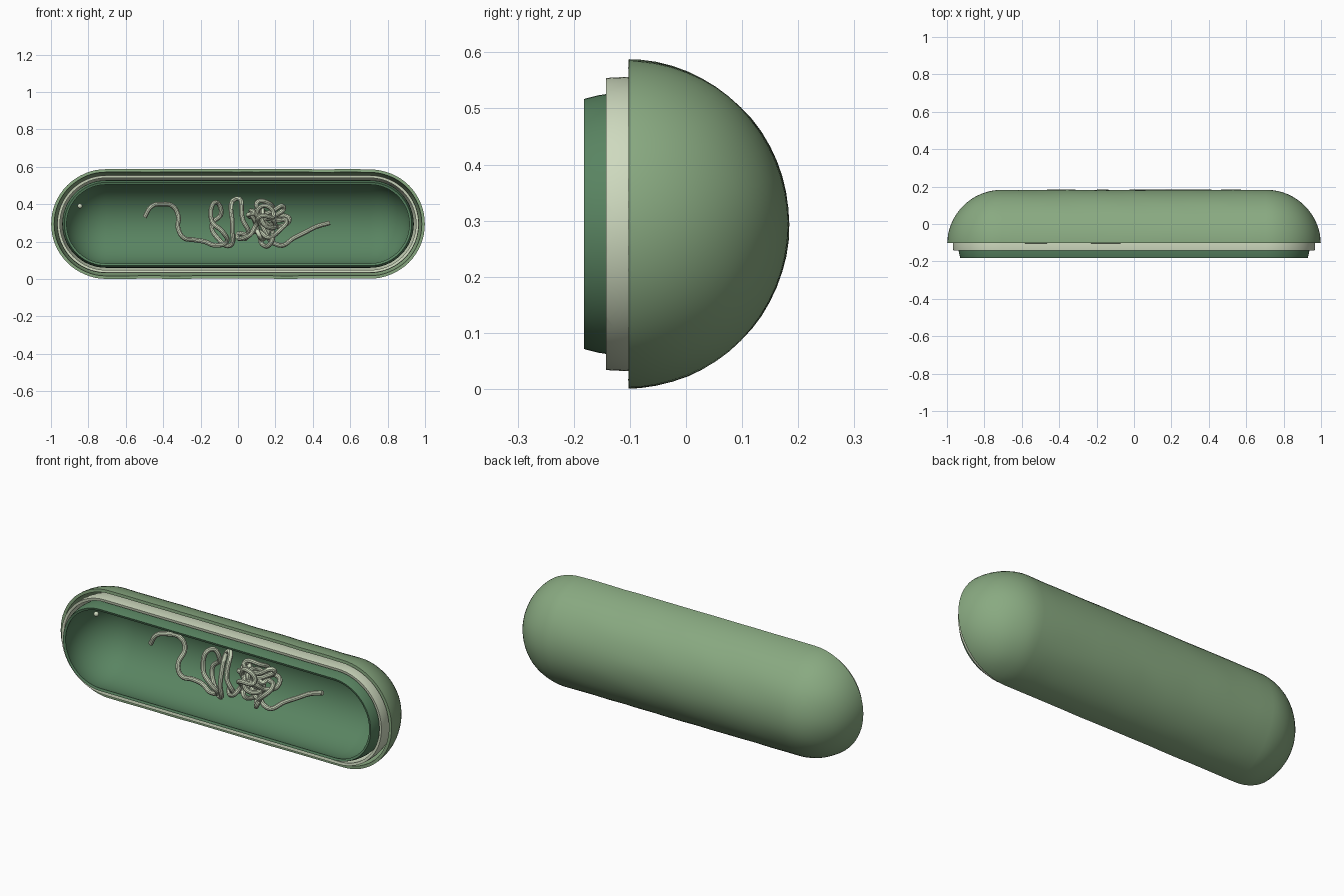
import bpy, bmesh, math, random
from mathutils import Vector, noise

if "Cube" in bpy.data.objects:
    bpy.data.objects.remove(bpy.data.objects["Cube"])

random.seed(11)
AXIS_Y, AXIS_Z, HALF = -0.11, 0.294, 0.706


def material(name, rgb):
    m = bpy.data.materials.new(name)
    m.diffuse_color = (*rgb, 1)
    m.use_nodes = True
    m.node_tree.nodes["Principled BSDF"].inputs["Base Color"].default_value = m.diffuse_color
    return m


def activate(obj):
    bpy.ops.object.select_all(action='DESELECT')
    obj.select_set(True)
    bpy.context.view_layer.objects.active = obj


def finish(obj, mat):
    obj.data.materials.append(mat)
    activate(obj)
    bpy.ops.object.shade_smooth_by_angle(angle=math.radians(35))


def capsule_profile(r, arc=16, straight=16):
    pts = []
    for i in range(arc):
        a = math.pi / 2 * i / arc
        pts.append((-HALF - r * math.cos(a), r * math.sin(a)))
    for i in range(straight + 1):
        pts.append((-HALF + 2 * HALF * i / straight, r))
    return pts + [(-x, z) for x, z in reversed(pts[:arc])]


def shell(name, r, thick, cut_y, mat, wobble=0.0):
    """Hollow capsule lying along x, cut open at y = cut_y."""
    bm = bmesh.new()
    vs = [bm.verts.new((x, 0, z)) for x, z in capsule_profile(r)]
    es = [bm.edges.new(p) for p in zip(vs, vs[1:])]
    bmesh.ops.spin(bm, geom=vs + es, cent=(0, 0, 0), axis=(1, 0, 0),
                   angle=math.tau, steps=64, use_duplicate=False)
    bmesh.ops.remove_doubles(bm, verts=bm.verts[:], dist=1e-5)
    # gentle organic unevenness
    for v in bm.verts:
        k = 1 + wobble * noise.noise(v.co * 9)
        v.co.y *= k
        v.co.z *= k
    bmesh.ops.recalc_face_normals(bm, faces=bm.faces[:])
    bmesh.ops.translate(bm, verts=bm.verts[:], vec=(0, AXIS_Y, AXIS_Z))
    bmesh.ops.bisect_plane(bm, geom=bm.verts[:] + bm.edges[:] + bm.faces[:], dist=1e-6,
                           plane_co=(0, cut_y, 0), plane_no=(0, -1, 0), clear_outer=True)
    me = bpy.data.meshes.new(name)
    bm.to_mesh(me)
    bm.free()
    obj = bpy.data.objects.new(name, me)
    bpy.context.collection.objects.link(obj)
    # wall thickness, inwards
    activate(obj)
    sol = obj.modifiers.new("thickness", 'SOLIDIFY')
    sol.thickness = thick
    sol.offset = -1
    bpy.ops.object.modifier_apply(modifier=sol.name)
    finish(obj, mat)


green = material("outer_green", (0.25, 0.40, 0.22))
dark = material("inner_green", (0.10, 0.23, 0.12))
cream = material("cream", (0.62, 0.70, 0.52))

# three nested layers, each cut further forward
shell("outer_capsule", 0.293, 0.016, -0.102, green, 0.008)
shell("cell_wall", 0.262, 0.014, -0.143, cream)
shell("inner_membrane", 0.234, 0.013, -0.182, dark)

# loose strand on the left, leading into the tangle
lead = [(-.50, -.04, .33), (-.46, -.04, .39), (-.41, -.02, .40), (-.35, 0, .39), (-.32, 0, .34),
        (-.32, -.06, .27), (-.29, -.07, .22), (-.24, -.05, .21), (-.18, -.05, .20),
        (-.12, -.07, .18), (-.06, -.09, .20), (-.08, -.12, .25), (-.14, -.10, .31),
        (-.12, -.06, .41), (-.09, -.03, .35), (-.14, -.02, .29), (-.11, -.05, .22),
        (-.04, -.09, .18), (-.03, -.11, .27), (-.01, -.06, .43)]
tail = [(.22, -.06, .18), (.30, -.02, .22), (.36, 0, .25), (.42, .02, .28), (.49, .03, .30)]

# random walk kept inside an egg-shaped region
centre, radii = Vector((.155, -.075, .29)), Vector((.20, .095, .125))
p, heading, tangle = Vector((.02, -.06, .33)), Vector((1, 0, -1)), []
while len(tangle) < 50:
    d = Vector([random.gauss(0, 1) for _ in range(3)]).normalized()
    q = p + (heading.normalized() * 0.5 + d).normalized() * 0.075
    off = q - centre
    if sum((off[i] / radii[i]) ** 2 for i in range(3)) < 1:
        heading, p = q - p, q
        tangle.append(tuple(q))
    else:
        heading = -off

curve = bpy.data.curves.new("coiled_strand", 'CURVE')
curve.dimensions = '3D'
curve.bevel_depth = 0.0125
curve.bevel_resolution = 3
curve.resolution_u = 6
curve.use_fill_caps = True
path = lead + tangle + tail
sp = curve.splines.new('BEZIER')
sp.bezier_points.add(len(path) - 1)
for b, co in zip(sp.bezier_points, path):
    b.co = co
    b.handle_left_type = b.handle_right_type = 'AUTO'
strand = bpy.data.objects.new("coiled_strand", curve)
bpy.context.collection.objects.link(strand)
activate(strand)
bpy.ops.object.convert(target='MESH')
finish(bpy.context.object, cream)

# single small granule
bpy.ops.mesh.primitive_uv_sphere_add(segments=20, ring_count=12, radius=0.013,
                                     location=(-.845, -.015, .39))
bpy.context.object.name = "granule"
finish(bpy.context.object, cream)
